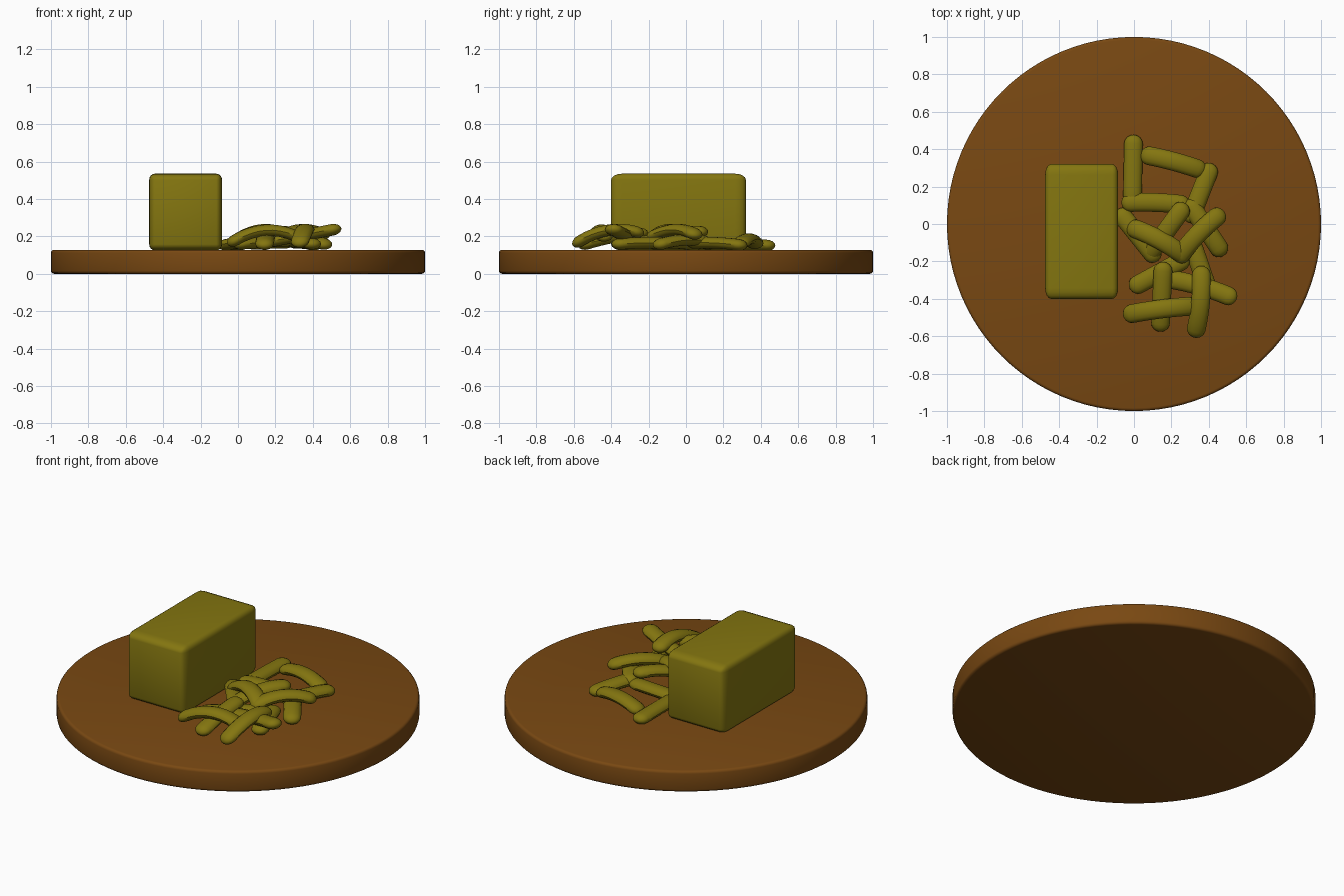
import bpy, bmesh, math
from mathutils import Vector

if "Cube" in bpy.data.objects:
    bpy.data.objects.remove(bpy.data.objects["Cube"])


def material(name, color):
    m = bpy.data.materials.new(name)
    m.diffuse_color = (*color, 1)
    m.use_nodes = True
    m.node_tree.nodes["Principled BSDF"].inputs["Base Color"].default_value = m.diffuse_color
    return m


wood = material("wood_brown", (0.19, 0.065, 0.006))
cheese = material("cheese_yellow", (0.23, 0.18, 0.005))


def finish(bm, name, mat):
    bmesh.ops.recalc_face_normals(bm, faces=bm.faces)
    mesh = bpy.data.meshes.new(name)
    bm.to_mesh(mesh)
    bm.free()
    mesh.materials.append(mat)
    ob = bpy.data.objects.new(name, mesh)
    bpy.context.collection.objects.link(ob)
    bpy.ops.object.select_all(action='DESELECT')
    ob.select_set(True)
    bpy.context.view_layer.objects.active = ob
    bpy.ops.object.shade_smooth_by_angle(angle=math.radians(40))
    return ob


# Round board with softened rims
bm = bmesh.new()
bmesh.ops.create_cone(bm, cap_ends=True, segments=96, radius1=1, radius2=1, depth=0.128)
bmesh.ops.translate(bm, verts=bm.verts, vec=(0, 0, 0.064))
rims = [e for e in bm.edges if abs(e.verts[0].co.z - e.verts[1].co.z) < 1e-4]
bmesh.ops.bevel(bm, geom=rims, offset=0.016, segments=3, profile=0.5, affect='EDGES')
finish(bm, "board", wood)

# Rounded block, bevelled as a cube and then stretched
bm = bmesh.new()
bmesh.ops.create_cube(bm, size=1)
bmesh.ops.bevel(bm, geom=bm.edges[:], offset=0.08, segments=4, profile=0.5, affect='EDGES')
bmesh.ops.scale(bm, verts=bm.verts, vec=(0.39, 0.72, 0.41))
bmesh.ops.translate(bm, verts=bm.verts, vec=(-0.28, -0.04, 0.33))
finish(bm, "cheese_block", cheese)


# Shred: slightly flattened capsule along a bent path
def shred(name, a, b, za, zm, zb, bend=0.0, w=0.05, h=0.031, sides=14):
    a, b = Vector((*a, za)), Vector((*b, zb))
    d = (b - a).normalized()
    side = Vector((-d.y, d.x, 0)).normalized()
    mid = (a + b) / 2
    mid.z = zm
    ctrl = 2 * (mid + side * bend) - (a + b) / 2
    stations = [(0, -math.cos(k * math.pi / 8), math.sin(k * math.pi / 8)) for k in range(1, 5)]
    stations += [(k / 8, 0, 1) for k in range(1, 8)]
    stations += [(1, math.cos(k * math.pi / 8), math.sin(k * math.pi / 8)) for k in range(4, 0, -1)]
    bm = bmesh.new()
    rings = []
    tips = []
    for t, off, r in [(0, -1, 0)] + stations + [(1, 1, 0)]:
        p = a * (1 - t) ** 2 + ctrl * 2 * t * (1 - t) + b * t * t
        tan = ((ctrl - a) * (1 - t) + (b - ctrl) * t).normalized()
        s = Vector((-tan.y, tan.x, 0)).normalized()
        u = tan.cross(s)
        c = p + tan * off * w * 0.95
        if r == 0:
            tips.append(bm.verts.new(c))
            continue
        angles = [2 * math.pi * i / sides for i in range(sides)]
        rings.append([bm.verts.new(c + s * w * r * math.cos(q) + u * h * r * math.sin(q))
                      for q in angles])
    for i in range(sides):
        j = (i + 1) % sides
        for r0, r1 in zip(rings, rings[1:]):
            bm.faces.new((r0[i], r0[j], r1[j], r1[i]))
        bm.faces.new((tips[0], rings[0][j], rings[0][i]))
        bm.faces.new((tips[1], rings[-1][i], rings[-1][j]))
    finish(bm, name, cheese)


# Pile of shreds: start xy, end xy, heights at start / middle / end, sideways bend
pile = [
    ((-0.003, 0.43), (-0.008, 0.15), .152, .155, .155, 0),
    ((0.08, 0.365), (0.34, 0.295), .165, .185, .165, .005),
    ((0.40, 0.28), (0.31, 0.05), .155, .165, .165, 0),
    ((-0.02, 0.115), (0.25, 0.105), .16, .165, .165, .005),
    ((-0.06, 0.04), (0.10, -0.16), .155, .165, .16, 0),
    ((0.005, -0.025), (0.255, -0.16), .19, .235, .205, .01),
    ((0.25, 0.07), (0.09, -0.15), .225, .215, .165, 0),
    ((0.445, 0.04), (0.25, -0.165), .215, .235, .205, -.01),
    ((0.31, 0.09), (0.455, -0.13), .175, .18, .16, 0),
    ((0.32, -0.13), (0.395, -0.35), .165, .165, .16, 0),
    ((0.02, -0.325), (0.25, -0.20), .16, .17, .175, 0),
    ((0.19, -0.295), (0.505, -0.385), .175, .205, .235, .01),
    ((0.155, -0.25), (0.142, -0.53), .215, .195, .16, 0),
    ((-0.015, -0.48), (0.30, -0.44), .18, .232, .205, .005),
    ((0.36, -0.27), (0.332, -0.565), .225, .232, .175, .01),
]
for n, args in enumerate(pile, 1):
    shred(f"shred_{n:02d}", *args)
